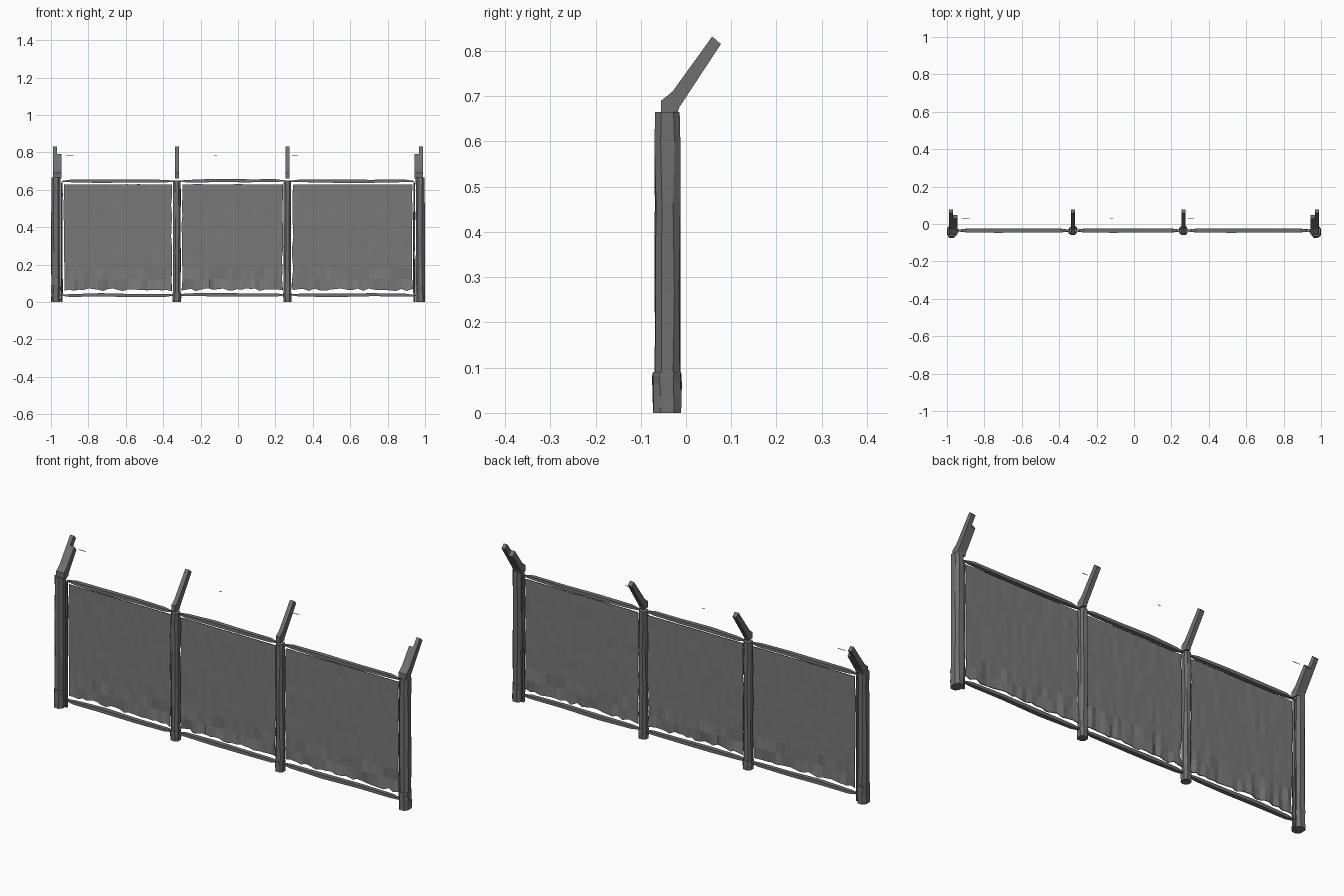
import bpy, bmesh, random
from mathutils import Vector

random.seed(4)
if "Cube" in bpy.data.objects:
    bpy.data.objects.remove(bpy.data.objects["Cube"])


def material(name, value):
    m = bpy.data.materials.new(name)
    m.use_nodes = True
    col = (value, value, value, 1)
    m.diffuse_color = col
    m.node_tree.nodes["Principled BSDF"].inputs["Base Color"].default_value = col
    return m


STEEL = material("dark steel grey", 0.16)
SHEET = material("sheet grey", 0.19)
PLANE_Y = -0.035


def finish(name, bm, mat):
    bmesh.ops.recalc_face_normals(bm, faces=bm.faces)
    me = bpy.data.meshes.new(name)
    bm.to_mesh(me)
    bm.free()
    me.materials.append(mat)
    ob = bpy.data.objects.new(name, me)
    bpy.context.collection.objects.link(ob)
    return ob


def loft(name, rings, mat):
    """Skin a list of equal-length point rings and cap both ends."""
    bm = bmesh.new()
    loops = [[bm.verts.new(p) for p in ring] for ring in rings]
    n = len(loops[0])
    for a, b in zip(loops, loops[1:]):
        for i in range(n):
            j = (i + 1) % n
            bm.faces.new((a[i], a[j], b[j], b[i]))
    bm.faces.new(loops[0])
    bm.faces.new(loops[-1])
    return finish(name, bm, mat)


def wobble(amount):
    return random.uniform(-amount, amount)


def post(name, x0, x1, y0, y1, height, rough):
    # Battered chamfered column, slightly irregular along its height
    cut = 0.25
    w, d = x1 - x0, y1 - y0
    shape = [(cut, 0), (1 - cut, 0), (1, cut), (1, 1 - cut),
             (1 - cut, 1), (cut, 1), (0, 1 - cut), (0, cut)]
    rings = []
    for t in (0, 0.12, 0.4, 0.7, 0.9, 1):
        r = rough if 0 < t < 1 else 0
        rings.append([(x0 + u * w + wobble(r), y0 + v * d + wobble(r), t * height)
                      for u, v in shape])
    return loft(name, rings, STEEL)


def arm(name, x0, x1, tip):
    # Bent bracket leaning to the back, cut off at a fraction of its length
    low, high = Vector((-0.03, 0.71)), Vector((0.058, 0.832))
    low2, high2 = Vector((-0.015, 0.675)), Vector((0.077, 0.815))
    a, b = low.lerp(high, tip), low2.lerp(high2, tip)
    profile = [(-0.055, 0.66), (-0.055, 0.69), low, a, b, low2, (-0.02, 0.66)]
    return loft(name, [[(x, p[0], p[1]) for p in profile] for x in (x0, x1)], STEEL)


def rail(name, x0, x1, z):
    # Thin bar with pinched ends
    rings = []
    for t, s in ((0, 0.3), (0.08, 0.8), (0.35, 1), (0.65, 0.9), (0.92, 0.8), (1, 0.3)):
        x, dz = x0 + t * (x1 - x0), wobble(0.003)
        h, d = 0.009 * s, 0.012 * s
        rings.append([(x, PLANE_Y + sy * d, z + dz + sz * h)
                      for sy, sz in ((-1, -1), (1, -1), (1, 1), (-1, 1))])
    return loft(name, rings, STEEL)


def sheet(name, x0, x1, z0, z1):
    # Dented plate with a torn bottom edge
    cols, rows = 22, 10
    bm = bmesh.new()
    grid = []
    for r in range(rows + 1):
        line = []
        for c in range(cols + 1):
            x = x0 + (x1 - x0) * c / cols
            z = z0 + (z1 - z0) * r / rows
            if r == 0:
                z += wobble(0.008)
            if c in (0, cols):
                x += wobble(0.004)
            dent = 0.007 if r < 2 else 0.001
            line.append(bm.verts.new((x, PLANE_Y + wobble(dent), z)))
        grid.append(line)
    for r in range(rows):
        for c in range(cols):
            bm.faces.new((grid[r][c], grid[r][c + 1], grid[r + 1][c + 1], grid[r + 1][c]))
    ob = finish(name, bm, SHEET)
    solid = ob.modifiers.new("thickness", 'SOLIDIFY')
    solid.thickness = 0.004
    solid.offset = 0
    return ob


# End posts with flared feet and stepped arms
for side, name in ((-1, "right"), (1, "left")):
    outer, inner = side * 0.998, side * 0.95
    post(name + "_end_post", min(outer, inner), max(outer, inner),
         -0.068, -0.014, 0.665, 0.002)
    post(name + "_end_foot", min(outer, inner) - 0.001, max(outer, inner) + 0.001,
         -0.073, -0.011, 0.09, 0.002)
    edge, middle, wide = side * 0.988, side * 0.968, side * 0.945
    arm(name + "_end_arm", min(edge, middle), max(edge, middle), 1)
    arm(name + "_end_arm_flange", min(middle, wide), max(middle, wide), 0.68)
    # Narrow strip between the post and the sheet
    strip = side * 0.942
    post(name + "_end_strip", strip - 0.004, strip + 0.004, -0.044, -0.028, 0.64, 0.002)

# Middle posts with collars and slim arms
for x, name in ((-0.327, "right"), (0.264, "left")):
    post(name + "_middle_post", x - 0.019, x + 0.019, -0.055, -0.015, 0.65, 0.003)
    post(name + "_middle_foot", x - 0.022, x + 0.022, -0.058, -0.012, 0.05, 0.002)
    arm(name + "_middle_arm", x - 0.011, x + 0.011, 1)

# Sheets and the rails above and below them
bays = (("right", -0.93, -0.355), ("middle", -0.3, 0.238), ("left", 0.292, 0.932))
for name, x0, x1 in bays:
    sheet(name + "_sheet", x0, x1, 0.066, 0.63)
    rail(name + "_top_rail", x0 - 0.01, x1 + 0.01, 0.648)
    rail(name + "_bottom_rail", x0 - 0.02, x1 + 0.02, 0.037)

# Scraps of wire left between the arms
for i, (x, length) in enumerate(((-0.9, 0.04), (-0.12, 0.015), (0.305, 0.03))):
    loft("wire_scrap_%d" % (i + 1),
         [[(px, 0.03 + sy * 0.001, 0.785 + sz * 0.001)
           for sy, sz in ((-1, -1), (1, -1), (1, 1), (-1, 1))]
          for px in (x - length / 2, x + length / 2)], STEEL)
